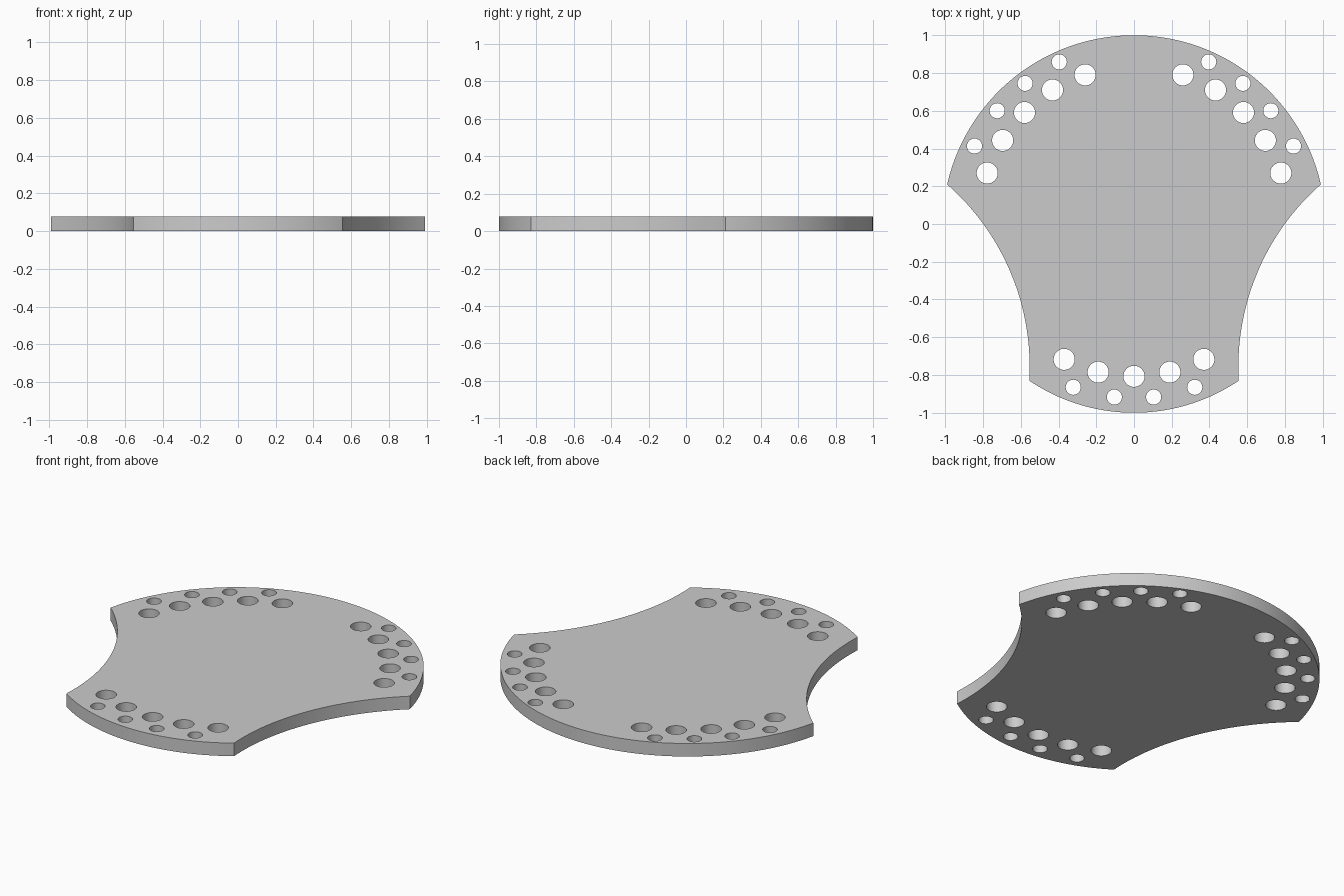
import bpy, bmesh
from math import sin, cos, pi, atan2, hypot

if "Cube" in bpy.data.objects:
    bpy.data.objects.remove(bpy.data.objects["Cube"])

THICK = 0.078


def arc(a, m, b, n):
    """Points of the circular arc a -> m -> b, leaving out the last point."""
    (ax, ay), (mx, my), (bx, by) = a, m, b
    d = 2 * (ax * (my - by) + mx * (by - ay) + bx * (ay - my))
    sa, sm, sb = ax * ax + ay * ay, mx * mx + my * my, bx * bx + by * by
    cx = (sa * (my - by) + sm * (by - ay) + sb * (ay - my)) / d
    cy = (sa * (bx - mx) + sm * (ax - bx) + sb * (mx - ax)) / d
    r = hypot(ax - cx, ay - cy)
    t0, tm, t1 = (atan2(y - cy, x - cx) for x, y in (a, m, b))
    sweep = (t1 - t0) % (2 * pi)
    if (tm - t0) % (2 * pi) > sweep:
        sweep -= 2 * pi
    return [(cx + r * cos(t0 + sweep * i / n), cy + r * sin(t0 + sweep * i / n))
            for i in range(n)]


def circle(x, y, r, n=32):
    return [(x + r * cos(2 * pi * i / n), y + r * sin(2 * pi * i / n)) for i in range(n)]


# Plate outline: round crown, concave flanks, rounded foot
outline = (arc((0.99, 0.21), (0, 1), (-0.99, 0.21), 96)
           + arc((-0.99, 0.21), (-0.67, -0.22), (-0.555, -0.83), 40)
           + arc((-0.555, -0.83), (0, -1), (0.555, -0.83), 48)
           + arc((0.555, -0.83), (0.67, -0.22), (0.99, 0.21), 40))

# Through holes: inner rows large, outer rows small, mirrored in x
large = [(0.259, 0.79), (0.432, 0.71), (0.58, 0.591), (0.696, 0.443), (0.778, 0.27),
         (0.37, -0.717), (0.19, -0.785)]
small = [(0.396, 0.859), (0.577, 0.745), (0.725, 0.6), (0.845, 0.413),
         (0.322, -0.865), (0.104, -0.917)]
loops = [outline, circle(0, -0.807, 0.056)]
for pts, r in ((large, 0.056), (small, 0.04)):
    for x, y in pts:
        loops += [circle(x, y, r), circle(-x, y, r)]

# Filled and extruded flat curve
curve = bpy.data.curves.new("perforated_plate", 'CURVE')
curve.dimensions = '2D'
curve.fill_mode = 'BOTH'
curve.extrude = THICK / 2
for pts in loops:
    s = curve.splines.new('POLY')
    s.points.add(len(pts) - 1)
    for p, (x, y) in zip(s.points, pts):
        p.co = (x, y, 0, 1)
    s.use_cyclic_u = True

plate = bpy.data.objects.new("perforated_plate", curve)
bpy.context.collection.objects.link(plate)
plate.location.z = THICK / 2
bpy.context.view_layer.objects.active = plate
plate.select_set(True)
bpy.ops.object.convert(target='MESH')

# Weld caps to walls, smooth the curved walls, keep the rims sharp
plate = bpy.context.object
bm = bmesh.new()
bm.from_mesh(plate.data)
bmesh.ops.remove_doubles(bm, verts=bm.verts, dist=0.0005)
bmesh.ops.recalc_face_normals(bm, faces=bm.faces)
bm.to_mesh(plate.data)
bm.free()
bpy.ops.object.shade_smooth_by_angle()
